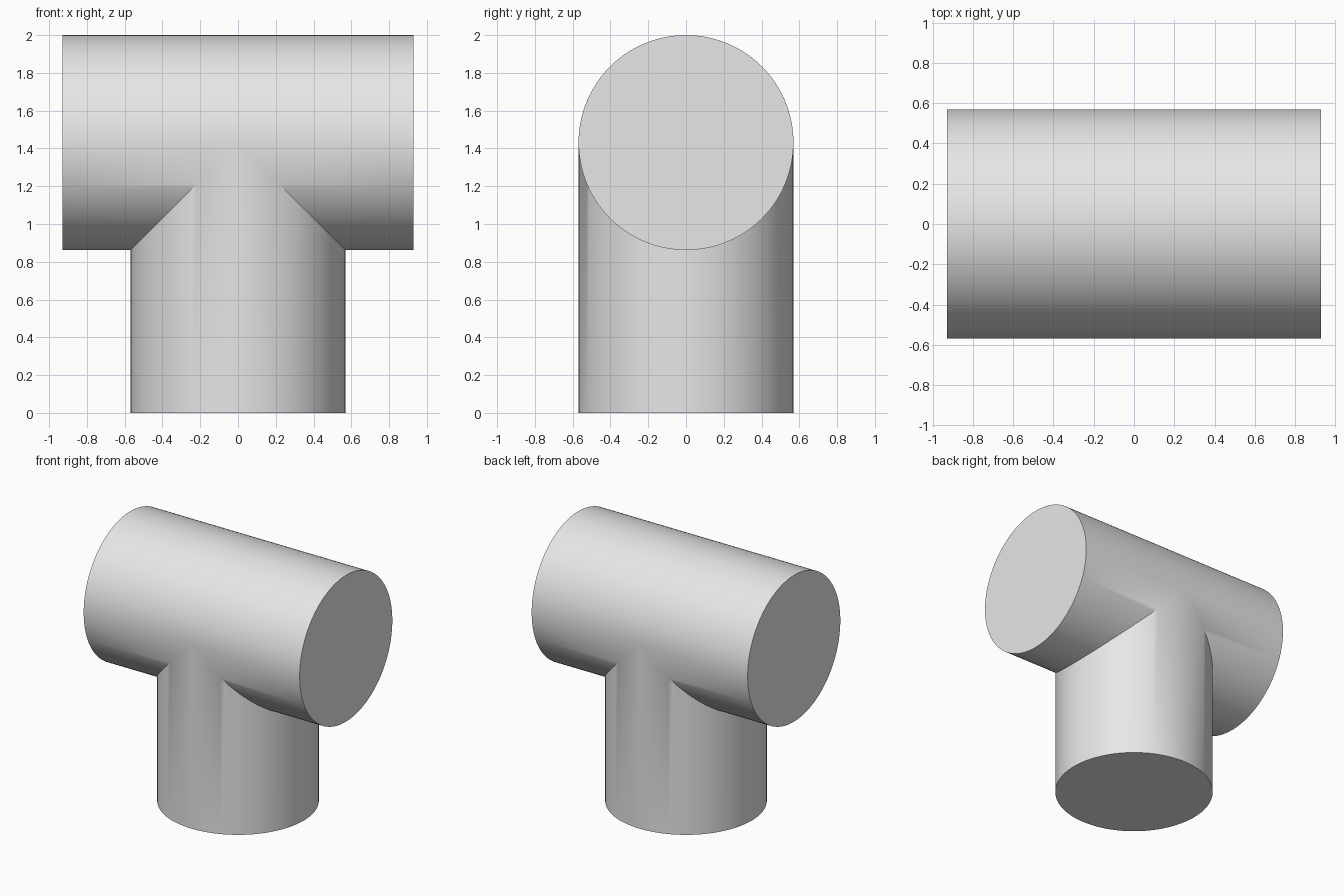
import bpy
import bmesh
import math

cube = bpy.data.objects.get("Cube")
if cube:
    bpy.data.objects.remove(cube, do_unlink=True)

RADIUS = 0.569
HALF_LENGTH = 0.928
AXIS_Z = 2 - RADIUS
SIDES = 128

bm = bmesh.new()
angles = [2 * math.pi * i / SIDES for i in range(SIDES)]


def add_tube(outer, inner):
    """Join two rings of points with quads and close the outer end."""
    a = [bm.verts.new(p) for p in outer]
    b = [bm.verts.new(p) for p in inner]
    for i in range(SIDES):
        j = (i + 1) % SIDES
        bm.faces.new((a[i], a[j], b[j], b[i]))
    bm.faces.new(a)


# Horizontal arms: mitred below the axis, meeting at the middle above it
for side in (-1, 1):
    ring = [(RADIUS * math.sin(t), RADIUS * math.cos(t)) for t in angles]
    add_tube([(side * HALF_LENGTH, y, AXIS_Z + h) for y, h in ring],
             [(side * max(0, -h), y, AXIS_Z + h) for y, h in ring])

# Vertical stem: its top follows the underside of the arms
ring = [(RADIUS * math.cos(t), RADIUS * math.sin(t)) for t in angles]
add_tube([(x, y, 0) for x, y in ring],
         [(x, y, AXIS_Z - abs(x)) for x, y in ring])

# Weld the three branches into one closed body
bmesh.ops.remove_doubles(bm, verts=bm.verts[:], dist=0.00005)
bmesh.ops.recalc_face_normals(bm, faces=bm.faces[:])
mesh = bpy.data.meshes.new("pipe_tee")
bm.to_mesh(mesh)
bm.free()

tee = bpy.data.objects.new("pipe_tee", mesh)
bpy.context.collection.objects.link(tee)

# Plain light grey
grey = bpy.data.materials.new("light_grey")
grey.use_nodes = True
colour = (0.8, 0.8, 0.8, 1)
grey.diffuse_color = colour
grey.node_tree.nodes["Principled BSDF"].inputs["Base Color"].default_value = colour
mesh.materials.append(grey)

# Smooth walls with sharp rims and mitres
bpy.ops.object.select_all(action="DESELECT")
tee.select_set(True)
bpy.context.view_layer.objects.active = tee
bpy.ops.object.shade_smooth_by_angle(angle=math.radians(30))
